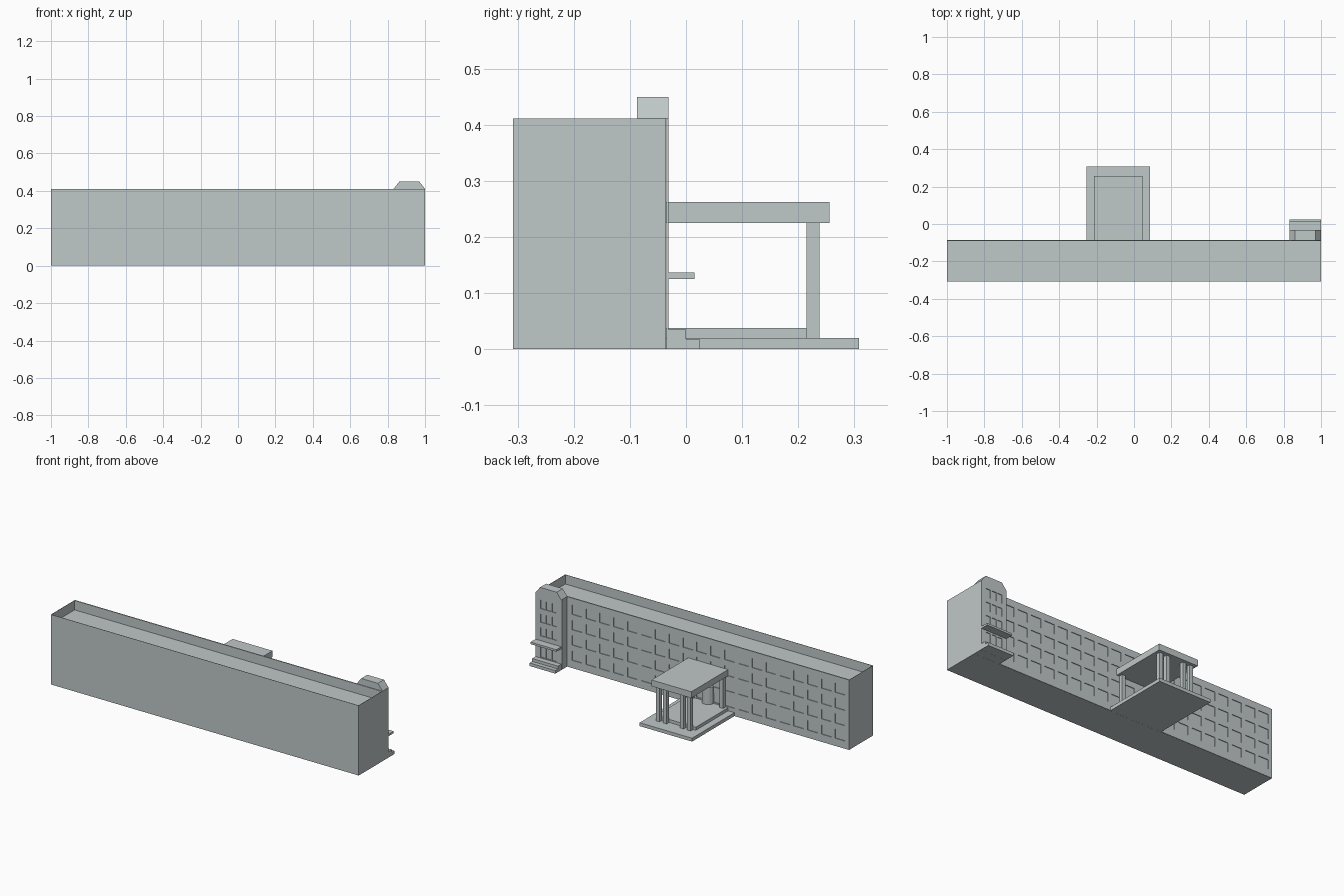
import bpy, bmesh, math

if "Cube" in bpy.data.objects:
    bpy.data.objects.remove(bpy.data.objects["Cube"])

stone = bpy.data.materials.new("pale_grey_stone")
stone.diffuse_color = (0.53, 0.58, 0.58, 1)
stone.use_nodes = True
stone.node_tree.nodes["Principled BSDF"].inputs["Base Color"].default_value = stone.diffuse_color


def finish(name, bm):
    bmesh.ops.remove_doubles(bm, verts=bm.verts, dist=1e-5)
    bmesh.ops.recalc_face_normals(bm, faces=bm.faces)
    me = bpy.data.meshes.new(name)
    bm.to_mesh(me)
    bm.free()
    me.materials.append(stone)
    ob = bpy.data.objects.new(name, me)
    bpy.context.collection.objects.link(ob)
    return ob


def prism(name, profile, y0, y1):
    """Extrude an x-z outline from y0 to y1."""
    bm = bmesh.new()
    face = bm.faces.new([bm.verts.new((x, y0, z)) for x, z in profile])
    ext = bmesh.ops.extrude_face_region(bm, geom=[face], use_keep_orig=True)
    for v in ext["geom"]:
        if isinstance(v, bmesh.types.BMVert):
            v.co.y = y1
    return finish(name, bm)


def box(name, x0, x1, y0, y1, z0, z1):
    return prism(name, [(x0, z0), (x1, z0), (x1, z1), (x0, z1)], y0, y1)


def window_wall(name, x0, x1, z0, z1, y, depth, cols, rows):
    """Wall sheet facing +y, with a recess at every column/row crossing."""
    xs = [x0] + [v for c in cols for v in c] + [x1]
    zs = [z0] + [v for r in rows for v in r] + [z1]
    bm = bmesh.new()

    def quad(*pts):
        bm.faces.new([bm.verts.new(p) for p in pts])

    def reveals(a, b, c, d):
        for p, q in (((a, c), (b, c)), ((b, c), (b, d)), ((b, d), (a, d)), ((a, d), (a, c))):
            quad((p[0], y, p[1]), (q[0], y, q[1]),
                 (q[0], y - depth, q[1]), (p[0], y - depth, p[1]))

    for i in range(len(xs) - 1):
        for j in range(len(zs) - 1):
            a, b, c, d = xs[i], xs[i + 1], zs[j], zs[j + 1]
            hole = i % 2 == 1 and j % 2 == 1
            yy = y - depth if hole else y
            quad((a, yy, c), (a, yy, d), (b, yy, d), (b, yy, c))
            if hole:
                reveals(a, b, c, d)
    reveals(x0, x1, z0, z1)
    return finish(name, bm)


# main block with a sunken roof behind a thin parapet
WALL, D = -0.085, 0.004
bm = bmesh.new()
bmesh.ops.create_cube(bm, size=1)
y0, y1, H = -0.308, WALL - D - 0.0005, 0.411
for v in bm.verts:
    v.co = (v.co.x * 2, (y0 + y1) / 2 + v.co.y * (y1 - y0), (v.co.z + 0.5) * H)
top = [f for f in bm.faces if f.normal.z > 0.5]
bmesh.ops.inset_region(bm, faces=top, thickness=0.003)
ext = bmesh.ops.extrude_face_region(bm, geom=top)
bmesh.ops.delete(bm, geom=top, context='FACES')
for v in ext["geom"]:
    if isinstance(v, bmesh.types.BMVert):
        v.co.z -= 0.055
finish("main_block", bm)

# rear wall with rows of windows
cols = [(-0.975 + i * 0.09, -0.91 + i * 0.09) for i in range(20)]
rows = [(0.045 + j * 0.09, 0.1 + j * 0.09) for j in range(4)]
window_wall("rear_window_wall", -1, 1, 0, H, WALL, D, cols, rows)

# stair tower with chamfered cap
T0, T1, TY = 0.832, 1.0, -0.031
box("tower_body", T0, T1, WALL, TY - D - 0.0005, 0, H)
window_wall("tower_window_wall", T0, T1, 0, H, TY, D,
            [(0.862 + i * 0.038, 0.892 + i * 0.038) for i in range(3)],
            [(0.04, 0.115), (0.165, 0.215), (0.245, 0.295), (0.325, 0.375)])
prism("tower_cap", [(T0, H), (T1, H), (0.97, 0.449), (0.862, 0.449)], -0.087, TY)

# tower entrance steps and canopy
box("tower_lower_step", T0, T1, TY, 0.024, 0, 0.018)
box("tower_upper_step", T0, T1, TY, 0.0, 0.018, 0.035)
box("tower_canopy", T0, T1, TY, 0.015, 0.125, 0.137)

# entrance portico
box("portico_base", -0.255, 0.086, WALL, 0.308, 0, 0.02)
box("portico_floor", -0.214, 0.045, WALL, 0.215, 0.02, 0.038)
box("portico_roof", -0.214, 0.045, WALL, 0.256, 0.225, 0.262)
for k, x in enumerate((-0.186, -0.14, -0.03, 0.016)):
    box(f"portico_column_{k}", x - 0.0115, x + 0.0115, 0.215, 0.238, 0.02, 0.225)
for k, x in enumerate((-0.186, 0.016)):
    box(f"wall_pilaster_{k}", x - 0.0115, x + 0.0115, WALL, WALL + 0.023, 0.038, 0.225)

# rounded doorway drum
n = 16
bm = bmesh.new()
bmesh.ops.create_cone(bm, cap_ends=True, segments=n, radius1=0.035, radius2=0.035, depth=0.1)
for v in bm.verts:
    v.co.x -= 0.085
    v.co.y += WALL
    v.co.z += 0.088
door = finish("round_doorway", bm)
